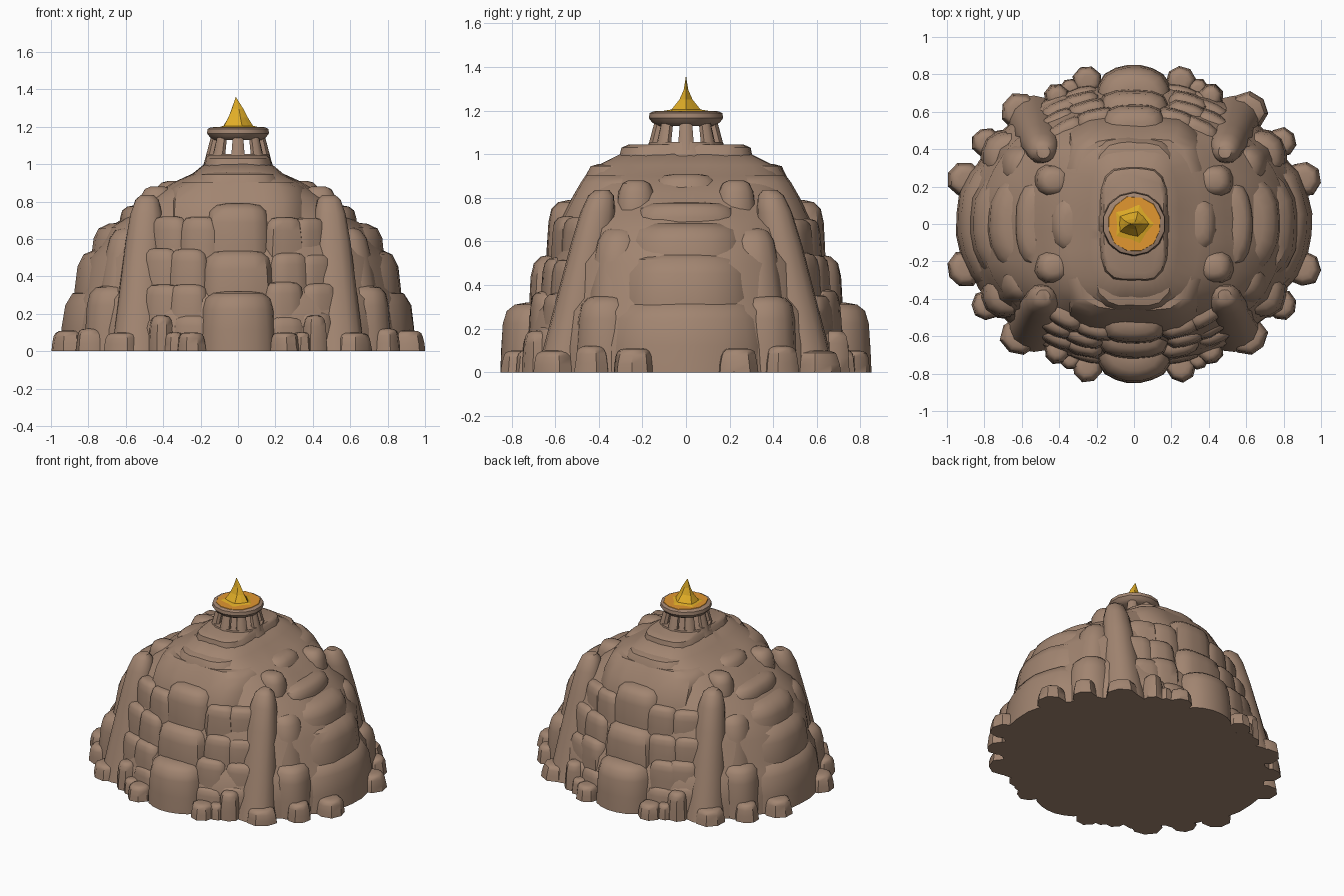
import bpy, bmesh, math, random
from mathutils import Vector, Matrix

rng = random.Random(4)
if "Cube" in bpy.data.objects:
    bpy.data.objects.remove(bpy.data.objects["Cube"], do_unlink=True)


def material(name, rgb):
    m = bpy.data.materials.new(name)
    m.use_nodes = True
    m.diffuse_color = (*rgb, 1)
    m.node_tree.nodes["Principled BSDF"].inputs["Base Color"].default_value = (*rgb, 1)
    return m


STONE = material("brown stone", (0.36, 0.235, 0.165))
GOLD = material("gold flame", (0.75, 0.42, 0.02))
EMBER = material("orange embers", (0.76, 0.31, 0.03))


def finish(name, bm, mat, angle=40):
    bmesh.ops.recalc_face_normals(bm, faces=bm.faces)
    me = bpy.data.meshes.new(name)
    bm.to_mesh(me)
    bm.free()
    ob = bpy.data.objects.new(name, me)
    bpy.context.collection.objects.link(ob)
    me.materials.append(mat)
    bpy.ops.object.select_all(action="DESELECT")
    ob.select_set(True)
    bpy.context.view_layer.objects.active = ob
    if angle:
        bpy.ops.object.shade_smooth_by_angle(angle=math.radians(angle))
    return ob


def loft(name, rings, sides=16, mat=STONE, place=Matrix(), jitter=0.0, angle=40):
    """Closed skin through rings of (z, half x, half y, shift x, shift y, squareness)."""
    bm = bmesh.new()
    wobble = [1 + rng.uniform(-jitter, jitter) for _ in range(sides)]
    loops = []
    for z, hx, hy, sx, sy, n in rings:
        loop = []
        for i in range(sides):
            a = math.tau * (i + 0.5) / sides
            c, s = math.cos(a), math.sin(a)
            r = (abs(c) ** n + abs(s) ** n) ** (-1 / n)
            r *= wobble[i] * (1 + rng.uniform(-jitter, jitter) / 2)
            loop.append(bm.verts.new(place @ Vector((sx + hx * r * c, sy + hy * r * s, z))))
        loops.append(loop)
    for low, high in zip(loops, loops[1:]):
        for i in range(sides):
            j = (i + 1) % sides
            bm.faces.new((low[i], low[j], high[j], high[i]))
    bm.faces.new(loops[0][::-1])
    bm.faces.new(loops[-1])
    return finish(name, bm, mat, angle)


def lump(name, x, y, hx, hy, z0, z1, taper=0.9, n=2.6, turn=0.0, lean=(0, 0),
         sides=14, jitter=0.035):
    """Rounded boulder standing on z0, narrowing to taper and leaning over."""
    rings = []
    for t, w in ((0, 1), (0.35, 1), (0.7, 0.98), (0.88, 0.9), (0.97, 0.7), (1, 0.4)):
        k = w * (1 + (taper - 1) * t)
        rings.append((z0 + (z1 - z0) * t, hx * k, hy * k, lean[0] * t, lean[1] * t, n))
    place = Matrix.Translation((x, y, 0)) @ Matrix.Rotation(turn, 4, "Z")
    return loft(name, rings, sides, STONE, place, jitter)


def block(name, n, *rings):
    """Centred, flat-topped step from (z, half x, half y) rings."""
    return loft(name, [(z, hx, hy, 0, 0, n) for z, hx, hy in rings], 28, jitter=.008)


CORNERS = [(sx, sy) for sx in (1, -1) for sy in (1, -1)]

# Main mound
profile = [(0, .92, .76), (.12, .91, .75), (.28, .88, .71), (.34, .84, .66),
           (.5, .81, .63), (.57, .74, .59), (.66, .69, .57), (.72, .59, .53),
           (.82, .49, .49), (.9, .35, .44), (.95, .24, .4), (1.0, .18, .3)]
loft("mound", [(z, rx, ry, 0, 0, 2.05 + 1.2 * z * z) for z, rx, ry in profile], 48, jitter=.01)

# Stepped crest and the neck under the brazier
block("crest_base", 5, (.5, .4, .58), (.7, .39, .57), (.8, .385, .52), (.87, .365, .48), (.905, .31, .455))
block("crest_lower", 4, (.7, .28, .5), (.9, .25, .46), (.945, .22, .435), (.955, .18, .4))
block("crest_upper", 4, (.85, .22, .34), (.96, .19, .31), (1.03, .175, .295), (1.045, .16, .26))
loft("neck", [(.88, .27, .24, 0, 0, 2), (.97, .2, .19, 0, 0, 2), (1.055, .17, .17, 0, 0, 2)], 14)

# Swelling tiers on the two sides
for s in (1, -1):
    side = "left" if s > 0 else "right"
    for i, (hx, hy, z0, z1) in enumerate([(.45, .44, 0, .35), (.385, .36, .2, .56),
                                          (.29, .31, .4, .69), (.14, .25, .55, .78)]):
        lump(f"{side}_tier_{i}", s * .5, 0, hx, hy, z0, z1, .94, 2.4, sides=24, jitter=.012)
    lump(f"{side}_brow", s * .33, 0, .14, .2, .65, .91, .75, 2.5)

# Stacked slabs down the front and back
for s in (1, -1):
    face = "back" if s > 0 else "front"
    lump(f"{face}_slab_low", 0, s * .66, .21, .19, 0, .32, .93, 2.4, sides=20, jitter=.015)
    lump(f"{face}_slab_mid", 0, s * .56, .2, .16, .2, .54, .94, 3.5, sides=20, jitter=.015)
    lump(f"{face}_slab_high", 0, s * .48, .18, .16, .45, .79, .94, 3.5, sides=20, jitter=.015)

# Leaning pillars at the corners with shorter boulders beside each
for sx, sy in CORNERS:
    lump("corner_pillar", sx * .535, sy * .55, .14, .135, 0, .835, .62, 2.3,
         lean=(-sx * .05, -sy * .165), jitter=.025)
    lump("pillar_shoulder", sx * .43, sy * .23, .12, .11, .45, .88, .8, 2.5)
    lump("buttress_low", sx * .66, sy * .36, .16, .15, 0, .35, .9, 2.5, jitter=.02)
    lump("buttress_high", sx * .61, sy * .32, .15, .14, .2, .66, .8, 2.5, jitter=.02,
         lean=(-sx * .04, -sy * .02))

# Courses of boulders on the front and back, between slabs and pillars
courses = [(0, .2, .85, .7, (62, 72)), (.16, .36, .82, .67, (60, 71)),
           (.32, .53, .77, .62, (59, 70)), (.48, .71, .68, .57, (58, 71))]
for z0, z1, rx, ry, angles in courses:
    for deg in angles:
        for sx, sy in CORNERS:
            a = math.radians(deg + rng.uniform(-2, 2))
            x, y = sx * rx * math.cos(a), sy * ry * math.sin(a)
            turn = math.atan2(y / ry ** 2, x / rx ** 2)
            lump("course_boulder", x, y, .075, .12, z0, z1 + rng.uniform(-.02, .02),
                 .87, 3, turn)

# Small rocks scattered round the foot
foot = [(.905, .24, .1, .11), (.79, .435, .085, .12), (.61, .6, .11, .1),
        (.41, .68, .075, .19), (.34, .72, .06, .1), (.25, .765, .085, .1)]
for x, y, r, h in foot:
    for sx, sy in CORNERS:
        lump("foot_rock", sx * x, sy * y, r * .95, r * .95, 0, h, .85, 2.2,
             rng.uniform(0, 3), sides=8, jitter=.05)

# Brazier posts leaning in to the bowl
for i in range(8):
    place = Matrix.Rotation(math.tau * i / 8, 4, "Z")
    loft("brazier_post", [(1.02, .028, .038, .15, 0, 4), (1.15, .024, .028, .12, 0, 4)],
         8, STONE, place)

# Bowl rim and ember bed
loft("brazier_bowl", [(1.13, .13, .13, 0, 0, 2), (1.145, .155, .155, 0, 0, 2),
                      (1.165, .17, .17, 0, 0, 2), (1.188, .167, .167, 0, 0, 2),
                      (1.196, .15, .15, 0, 0, 2)], 14)
loft("embers", [(1.19, .148, .148, 0, 0, 2), (1.199, .144, .144, 0, 0, 2)], 12, EMBER, jitter=.04)

# Flame: a ragged gold skirt drawn up into a thin blade
bm = bmesh.new()
rings = []
for z, hx, hy, ragged in ((1.197, .12, .12, .75), (1.205, .085, .07, .85),
                          (1.25, .057, .032, .8), (1.295, .034, .011, .85)):
    ring = []
    for i in range(10):
        a = math.tau * i / 10
        k = 1 if i % 2 == 0 else ragged
        ring.append(bm.verts.new((hx * k * math.cos(a) - .005, hy * k * math.sin(a), z)))
    rings.append(ring)
tip = bm.verts.new((-.012, 0, 1.36))
for i in range(10):
    j = (i + 1) % 10
    for low, high in zip(rings, rings[1:]):
        bm.faces.new((low[i], low[j], high[j], high[i]))
    bm.faces.new((rings[-1][i], rings[-1][j], tip))
bm.faces.new(rings[0][::-1])
finish("flame", bm, GOLD, 0)
